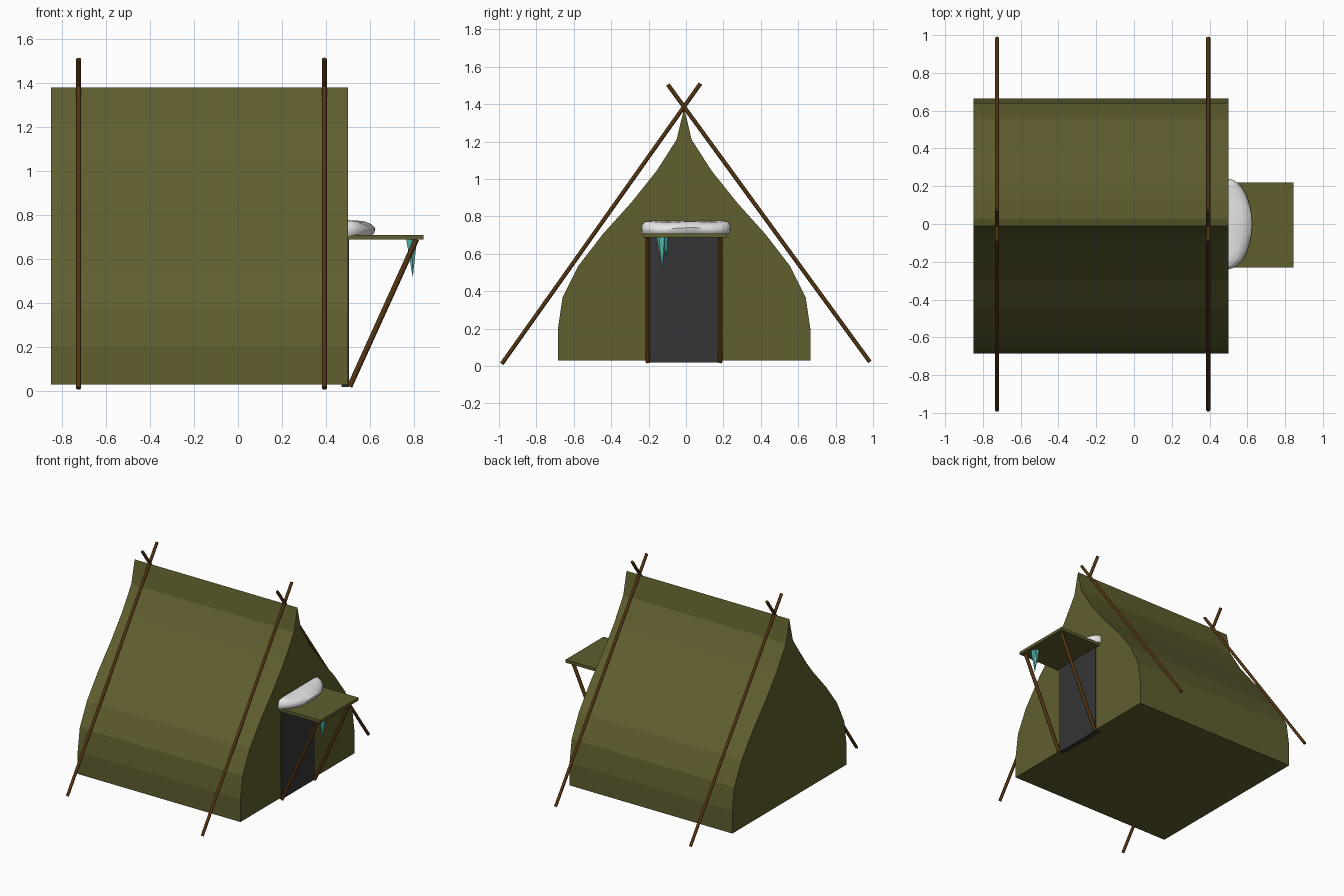
import bpy, bmesh, math
from mathutils import Vector

cube = bpy.data.objects.get("Cube")
if cube:
    bpy.data.objects.remove(cube, do_unlink=True)


def material(name, rgb):
    m = bpy.data.materials.new(name)
    m.use_nodes = True
    m.diffuse_color = (*rgb, 1)
    m.node_tree.nodes["Principled BSDF"].inputs["Base Color"].default_value = (*rgb, 1)
    return m


CANVAS = material("olive canvas", (0.115, 0.112, 0.028))
WOOD = material("brown wood", (0.085, 0.035, 0.006))
DARK = material("dark doorway", (0.036, 0.036, 0.038))
SNOW = material("white snow", (0.8, 0.8, 0.8))
ICE = material("teal ice", (0.1, 0.55, 0.47))


def finish(name, bm, mat, smooth=False):
    bmesh.ops.recalc_face_normals(bm, faces=bm.faces)
    mesh = bpy.data.meshes.new(name)
    bm.to_mesh(mesh)
    bm.free()
    mesh.materials.append(mat)
    obj = bpy.data.objects.new(name, mesh)
    bpy.context.collection.objects.link(obj)
    if smooth:
        for o in bpy.context.selected_objects:
            o.select_set(False)
        obj.select_set(True)
        bpy.context.view_layer.objects.active = obj
        bpy.ops.object.shade_smooth_by_angle(angle=math.radians(50))
    return obj


def box(name, low, high, mat):
    bm = bmesh.new()
    low, high = Vector(low), Vector(high)
    bmesh.ops.create_cube(bm, size=1)
    for v in bm.verts:
        v.co = (low + high) / 2 + v.co * (high - low)
    return finish(name, bm, mat)


def rod(name, start, end, r1, r2, mat, sides=8):
    """Straight cone or cylinder between two points."""
    bm = bmesh.new()
    start, end = Vector(start), Vector(end)
    axis = end - start
    bmesh.ops.create_cone(bm, cap_ends=True, segments=sides, radius1=r1,
                          radius2=r2, depth=axis.length)
    turn = axis.to_track_quat('Z', 'Y')
    for v in bm.verts:
        v.co = turn @ v.co + (start + end) / 2
    return finish(name, bm, mat, smooth=sides > 6)


def loft(name, rings, mat, smooth=False):
    """Skin matching closed rings and cap both ends."""
    bm = bmesh.new()
    loops = [[bm.verts.new(p) for p in ring] for ring in rings]
    n = len(loops[0])
    for a, b in zip(loops, loops[1:]):
        for i in range(n):
            j = (i + 1) % n
            bm.faces.new((a[i], a[j], b[j], b[i]))
    bm.faces.new(loops[0])
    bm.faces.new(loops[-1])
    return finish(name, bm, mat, smooth)


# Tent body: flared profile swept along x
MID = -0.01
half_widths = [0.675, 0.675, 0.65, 0.565, 0.435, 0.283, 0.148, 0.04]
side = [(w, 0.03 + 1.35 * i / 8) for i, w in enumerate(half_widths)]
profile = side + [(0, 1.38)] + [(-w, z) for w, z in reversed(side)]
loft("tent_body", [[(x, y + MID, z) for y, z in profile] for x in (-0.85, 0.5)], CANVAS)

# Crossed tent poles at both ends
for place, x in (("back", -0.725), ("door", 0.393)):
    rod(f"{place}_pole_a", (x, -0.985, 0.012), (x, 0.077, 1.51), 0.011, 0.011, WOOD)
    rod(f"{place}_pole_b", (x, 0.983, 0.022), (x, -0.097, 1.505), 0.011, 0.011, WOOD)

# Doorway and awning with its slanted props
box("doorway", (0.47, -0.205, 0.018), (0.506, 0.185, 0.692), DARK)
box("awning", (0.48, -0.23, 0.688), (0.845, 0.22, 0.71), CANVAS)
for label, y in (("front", -0.205), ("rear", 0.183)):
    rod(f"{label}_awning_prop", (0.508, y, 0.02), (0.812, y, 0.69), 0.0125, 0.0125, WOOD)

# Snow drift: rounded half disc resting on the awning
steps = 14
rings = []
for scale, width, z in ((0.88, 0.97, 0.708), (0.97, 1.0, 0.722), (1.0, 1.0, 0.74),
                        (0.85, 0.98, 0.76), (0.6, 0.93, 0.773), (0.2, 0.8, 0.777)):
    ring = []
    for i in range(steps + 1):
        a = math.pi * i / steps - math.pi / 2
        lump = 0.003 * math.sin(5 * a + 1)
        ring.append((0.495 + 0.13 * scale * math.cos(a),
                     0.24 * width * math.sin(a), z + lump - 0.003))
    rings.append(ring)
loft("snow_drift", rings, SNOW, smooth=True)

# Icicles hanging under the awning edge
rod("long_icicle", (0.79, -0.13, 0.69), (0.795, -0.127, 0.52), 0.028, 0.0005, ICE, 6)
rod("short_icicle", (0.79, -0.107, 0.69), (0.79, -0.105, 0.58), 0.015, 0.0005, ICE, 6)
